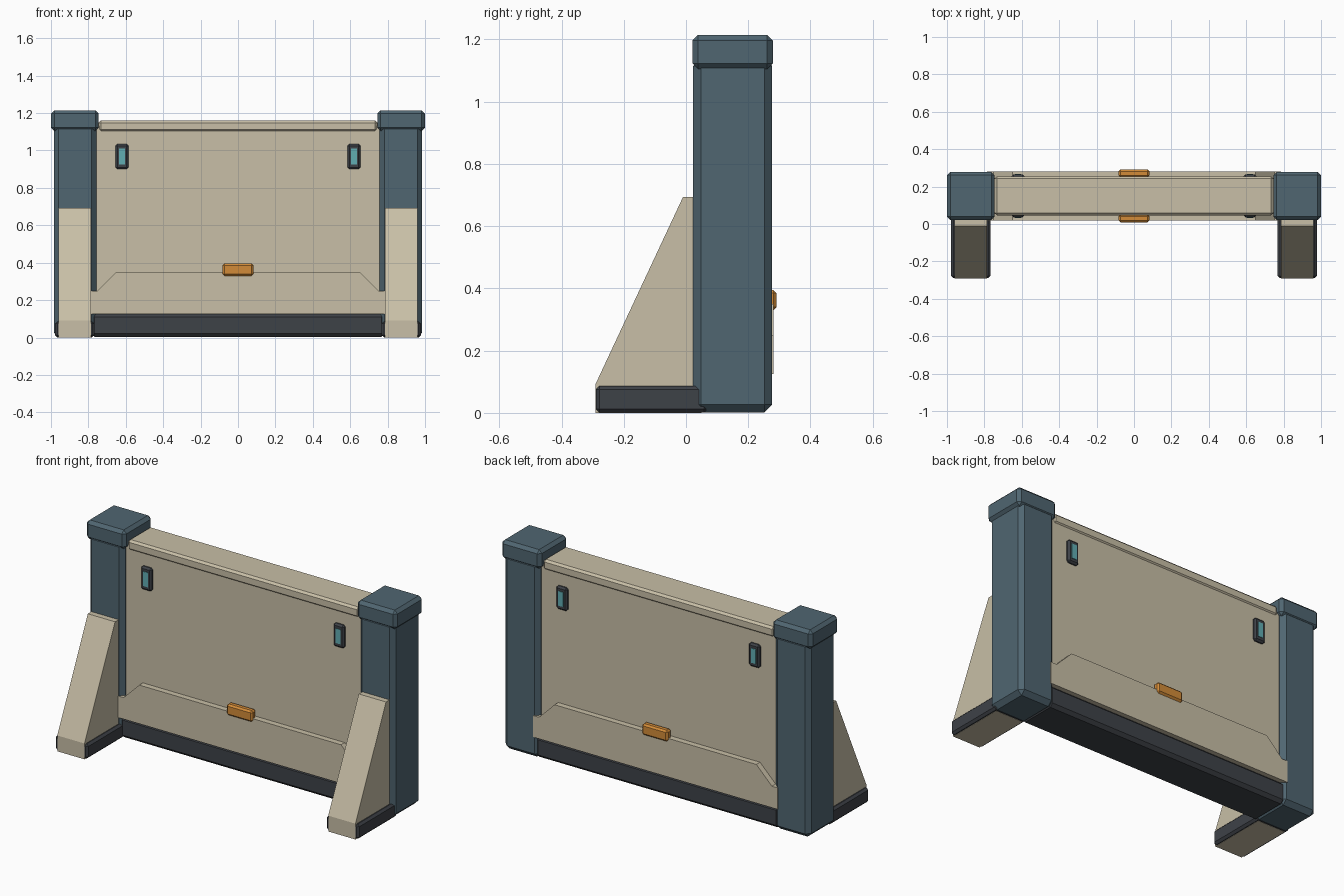
import bpy
import bmesh

cube = bpy.data.objects.get("Cube")
if cube:
    bpy.data.objects.remove(cube, do_unlink=True)


def material(name, rgb):
    m = bpy.data.materials.new(name)
    m.use_nodes = True
    color = (*rgb, 1)
    m.diffuse_color = color
    bsdf = next(n for n in m.node_tree.nodes if n.type == 'BSDF_PRINCIPLED')
    bsdf.inputs["Base Color"].default_value = color
    return m


SLATE = material("slate_blue", (0.08, 0.132, 0.165))
BEIGE = material("warm_beige", (0.58, 0.52, 0.385))
DARK = material("charcoal", (0.048, 0.054, 0.064))
ORANGE = material("amber", (0.65, 0.26, 0.04))
TEAL = material("teal_glow", (0.12, 0.42, 0.45))

MID = 0.15  # depth of the wall's centre plane


def finish(name, bm, mat, bevel):
    """Bevel the mesh's edges, then turn it into an object."""
    if bevel:
        bmesh.ops.bevel(bm, geom=list(bm.edges), offset=bevel,
                        segments=1, affect='EDGES', profile=0.5)
    bmesh.ops.recalc_face_normals(bm, faces=bm.faces)
    mesh = bpy.data.meshes.new(name)
    bm.to_mesh(mesh)
    bm.free()
    mesh.materials.append(mat)
    obj = bpy.data.objects.new(name, mesh)
    bpy.context.collection.objects.link(obj)
    return obj


def box(name, xs, ys, zs, mat, bevel=0):
    """Box between pairs of limits."""
    bm = bmesh.new()
    bmesh.ops.create_cube(bm, size=1)
    for v in bm.verts:
        for axis, (low, high) in enumerate((xs, ys, zs)):
            v.co[axis] = high if v.co[axis] > 0 else low
    return finish(name, bm, mat, bevel)


def prism(name, points, shift, mat):
    """Extrude a closed outline of 3D points along a vector."""
    bm = bmesh.new()
    face = bm.faces.new([bm.verts.new(p) for p in points])
    extruded = bmesh.ops.extrude_face_region(bm, geom=[face], use_keep_orig=True)
    moved = [g for g in extruded["geom"] if isinstance(g, bmesh.types.BMVert)]
    bmesh.ops.translate(bm, verts=moved, vec=shift)
    return finish(name, bm, mat, 0)


def span(a, b, side):
    return tuple(sorted((a * side, b * side)))


def depth(near, far, face):
    """Depth limits measured outwards from the centre plane."""
    return tuple(sorted((MID + near * face, MID + far * face)))


# Wall between the posts
box("wall_panel", (-0.77, 0.77), depth(-0.097, 0.097, 1), (0.1, 1.13), BEIGE)
box("top_rail", (-0.745, 0.745), depth(-0.104, 0.104, 1), (1.1, 1.16), BEIGE, 0.012)
box("wall_base", (-0.785, 0.785), depth(-0.118, 0.118, 1), (0.004, 0.128), DARK, 0.018)

# Posts, caps, feet and front buttresses
for side, label in ((1, "left"), (-1, "right")):
    box(label + "_post", span(0.757, 0.985, side), (0.023, 0.277),
        (0.002, 1.14), SLATE, 0.025)
    box(label + "_post_cap", span(0.745, 1.0, side), (0.021, 0.279),
        (1.105, 1.215), SLATE, 0.018)
    box(label + "_foot", span(0.768, 0.978, side), (-0.29, 0.07),
        (0.001, 0.087), DARK, 0.012)
    profile = ((0.05, 0), (-0.291, 0), (-0.291, 0.092), (-0.01, 0.693), (0.05, 0.693))
    prism(label + "_buttress", [(side * 0.785, y, z) for y, z in profile],
          (side * 0.175, 0, 0), BEIGE)

# Details repeated on the front and back of the wall
half = ((0.787, 0.125), (0.787, 0.25), (0.75, 0.25), (0.65, 0.35))
outline = list(half) + [(-x, z) for x, z in reversed(half)]
for face, where in ((-1, "front"), (1, "back")):
    prism(where + "_apron", [(x, MID + face * 0.09, z) for x, z in outline],
          (0, face * 0.041, 0), BEIGE)
    box(where + "_amber_marker", (-0.083, 0.083), depth(0.1, 0.141, face),
        (0.33, 0.395), ORANGE, 0.01)
    for side, label in ((1, "left"), (-1, "right")):
        box(f"{where}_{label}_lamp_frame", span(0.585, 0.655, side),
            depth(0.08, 0.114, face), (0.9, 1.035), DARK, 0.01)
        box(f"{where}_{label}_lamp", span(0.604, 0.636, side),
            depth(0.11, 0.117, face), (0.925, 1.01), TEAL)
